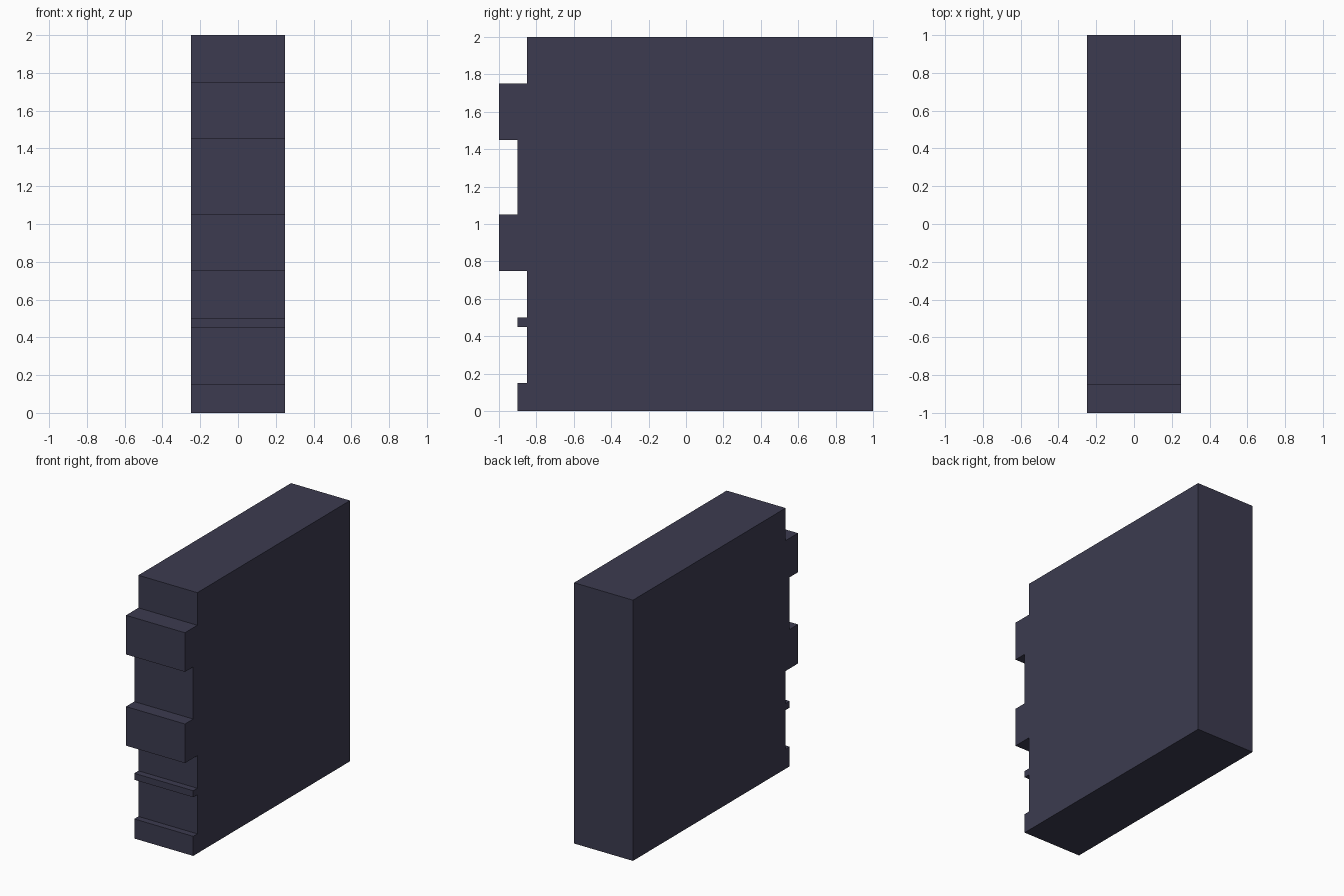
import bpy, bmesh

if "Cube" in bpy.data.objects:
    bpy.data.objects.remove(bpy.data.objects["Cube"])

# Side profile of the block (y, z), stepped along the front edge
PROFILE = [
    (1, 0), (1, 2), (-.85, 2), (-.85, 1.75), (-1, 1.75), (-1, 1.45),
    (-.9, 1.45), (-.9, 1.05), (-1, 1.05), (-1, .75), (-.85, .75),
    (-.85, .5), (-.9, .5), (-.9, .45), (-.85, .45), (-.85, .15),
    (-.9, .15), (-.9, 0),
]
HALF_WIDTH = 0.25

material = bpy.data.materials.new("dark slate")
material.diffuse_color = (0.045, 0.044, 0.08, 1)
material.use_nodes = True
material.node_tree.nodes["Principled BSDF"].inputs["Base Color"].default_value = material.diffuse_color

# Extrude the profile across the width
bm = bmesh.new()
face = bm.faces.new([bm.verts.new((-HALF_WIDTH, y, z)) for y, z in PROFILE])
result = bmesh.ops.extrude_face_region(bm, geom=[face], use_keep_orig=True)
moved = [g for g in result["geom"] if isinstance(g, bmesh.types.BMVert)]
bmesh.ops.translate(bm, verts=moved, vec=(2 * HALF_WIDTH, 0, 0))
bmesh.ops.recalc_face_normals(bm, faces=bm.faces)

mesh = bpy.data.meshes.new("stepped_block")
bm.to_mesh(mesh)
bm.free()
mesh.materials.append(material)
block = bpy.data.objects.new("stepped_block", mesh)
bpy.context.collection.objects.link(block)
